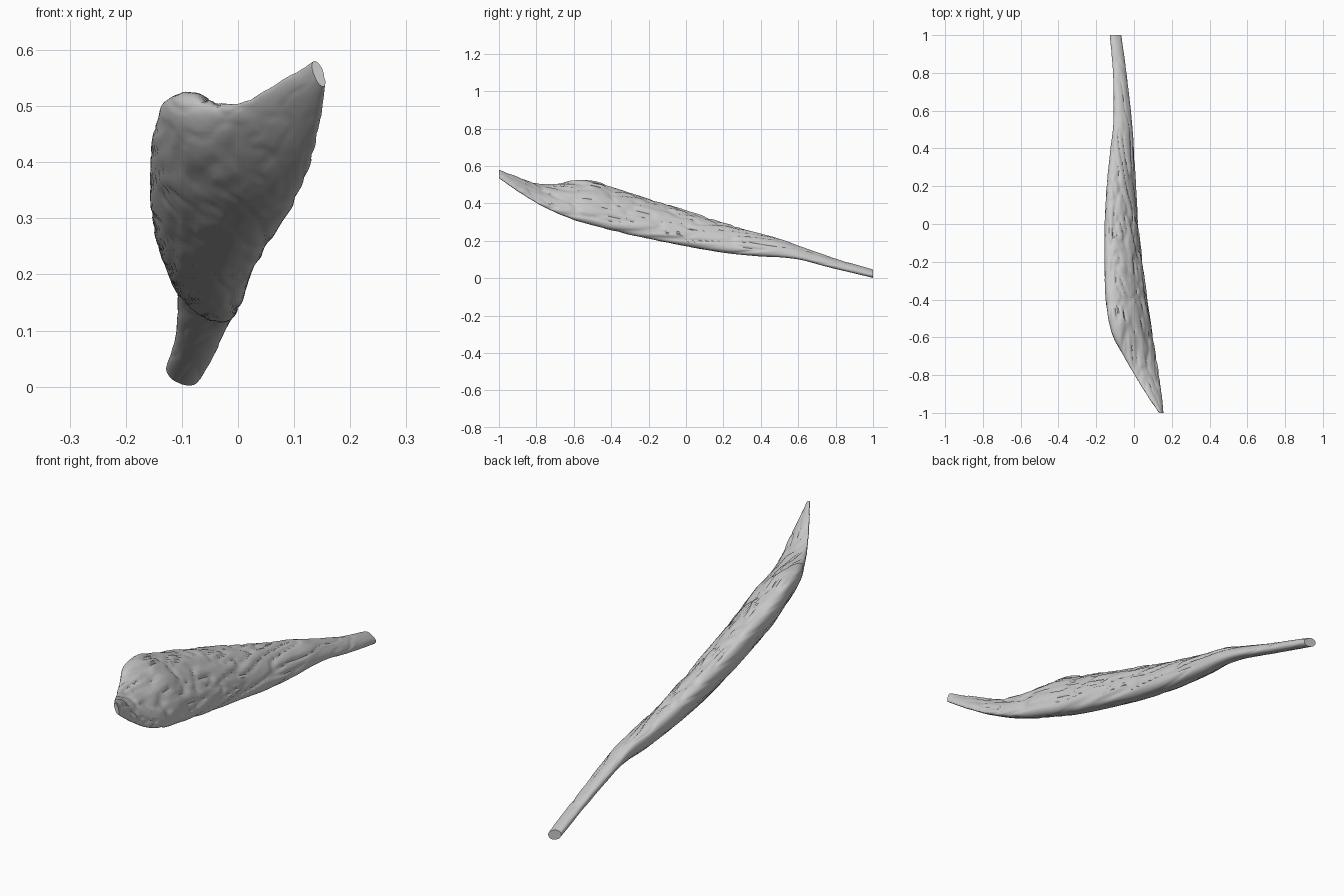
import bpy, bmesh, math
from mathutils import Vector, noise

if "Cube" in bpy.data.objects:
    bpy.data.objects.remove(bpy.data.objects["Cube"])

# Cross-section stations: y, x min, x max, z min, z max, slimness (0 = flat sheet, 1.57 = round)
STATIONS = [
    (-1.00, 0.132, 0.156, 0.535, 0.580, 0.9),
    (-0.90, 0.065, 0.147, 0.465, 0.542, 0.7),
    (-0.80, 0.003, 0.133, 0.402, 0.508, 0.65),
    (-0.70, -0.055, 0.117, 0.352, 0.505, 0.7),
    (-0.60, -0.110, 0.102, 0.312, 0.522, 0.75),
    (-0.50, -0.137, 0.086, 0.284, 0.522, 0.8),
    (-0.40, -0.150, 0.070, 0.256, 0.490, 0.85),
    (-0.20, -0.157, 0.045, 0.210, 0.427, 0.9),
    (0.00, -0.155, 0.022, 0.170, 0.363, 0.95),
    (0.20, -0.145, 0.010, 0.136, 0.298, 0.95),
    (0.40, -0.125, 0.000, 0.116, 0.237, 1.0),
    (0.50, -0.112, -0.006, 0.112, 0.212, 1.0),
    (0.60, -0.108, -0.016, 0.100, 0.174, 1.0),
    (0.80, -0.112, -0.040, 0.050, 0.105, 1.1),
    (1.00, -0.128, -0.068, 0.002, 0.046, 1.2),
]
ROWS, SIDES = 170, 72


def station_at(y):
    """Smooth cubic interpolation between neighbouring stations."""
    i = 0
    while i < len(STATIONS) - 2 and y > STATIONS[i + 1][0]:
        i += 1
    a, b = STATIONS[i], STATIONS[i + 1]
    p, n = STATIONS[max(i - 1, 0)], STATIONS[min(i + 2, len(STATIONS) - 1)]
    h = b[0] - a[0]
    t = (y - a[0]) / h
    out = []
    for k in range(1, 6):
        ma = (b[k] - p[k]) / (b[0] - p[0]) * h
        mb = (n[k] - a[k]) / (n[0] - a[0]) * h
        out.append((2*t**3 - 3*t*t + 1) * a[k] + (t**3 - 2*t*t + t) * ma
                   + (3*t*t - 2*t**3) * b[k] + (t**3 - t*t) * mb)
    return out


def wrinkle(x, y, z, facing):
    """Long shallow furrows, deeper on the upper right face."""
    n = noise.noise(Vector((x * 26, y * 2.6, z * 26)))
    fine = noise.noise(Vector((x * 60 + 7, y * 5, z * 60)))
    furrow = max(0.0, 1 - abs(n) * 5)
    depth = 0.35 + 0.65 * max(0.0, facing)
    return depth * (0.004 * n + 0.002 * fine - 0.008 * furrow)


# Loft the tilted sections into one wrinkled, tapering body
bm = bmesh.new()
rings = []
for r in range(ROWS + 1):
    y = -1 + 2 * r / ROWS
    x0, x1, z0, z1, slim = station_at(y)
    cx, cz, hx, hz = (x0 + x1) / 2, (z0 + z1) / 2, (x1 - x0) / 2, (z1 - z0) / 2
    phase = math.pi - slim
    size = min(1.0, (hx + hz) / 0.16)
    ring = []
    for s in range(SIDES):
        t = 2 * math.pi * s / SIDES
        x, z = cx + hx * math.cos(t), cz + hz * math.cos(t + phase)
        # outward direction from the section tangent
        nx, nz = hz * math.sin(t + phase), -hx * math.sin(t)
        if nx * (x - cx) + nz * (z - cz) < 0:
            nx, nz = -nx, -nz
        length = math.hypot(nx, nz) or 1
        nx, nz = nx / length, nz / length
        d = wrinkle(x, y, z, (nx + nz) * 0.707) * size
        ring.append(bm.verts.new((x + nx * d, y, max(0.0, z + nz * d))))
    rings.append(ring)
for a, b in zip(rings, rings[1:]):
    for s in range(SIDES):
        q = (s + 1) % SIDES
        bm.faces.new((a[s], a[q], b[q], b[s]))

# Close the pointed front tip and the cut rear end
bm.faces.new(rings[0])
bm.faces.new(rings[-1])
bmesh.ops.recalc_face_normals(bm, faces=bm.faces)

mesh = bpy.data.meshes.new("muscle_strip")
bm.to_mesh(mesh)
bm.free()
body = bpy.data.objects.new("muscle_strip", mesh)
bpy.context.collection.objects.link(body)
bpy.context.view_layer.objects.active = body
body.select_set(True)
bpy.ops.object.shade_smooth_by_angle(angle=math.radians(40))
